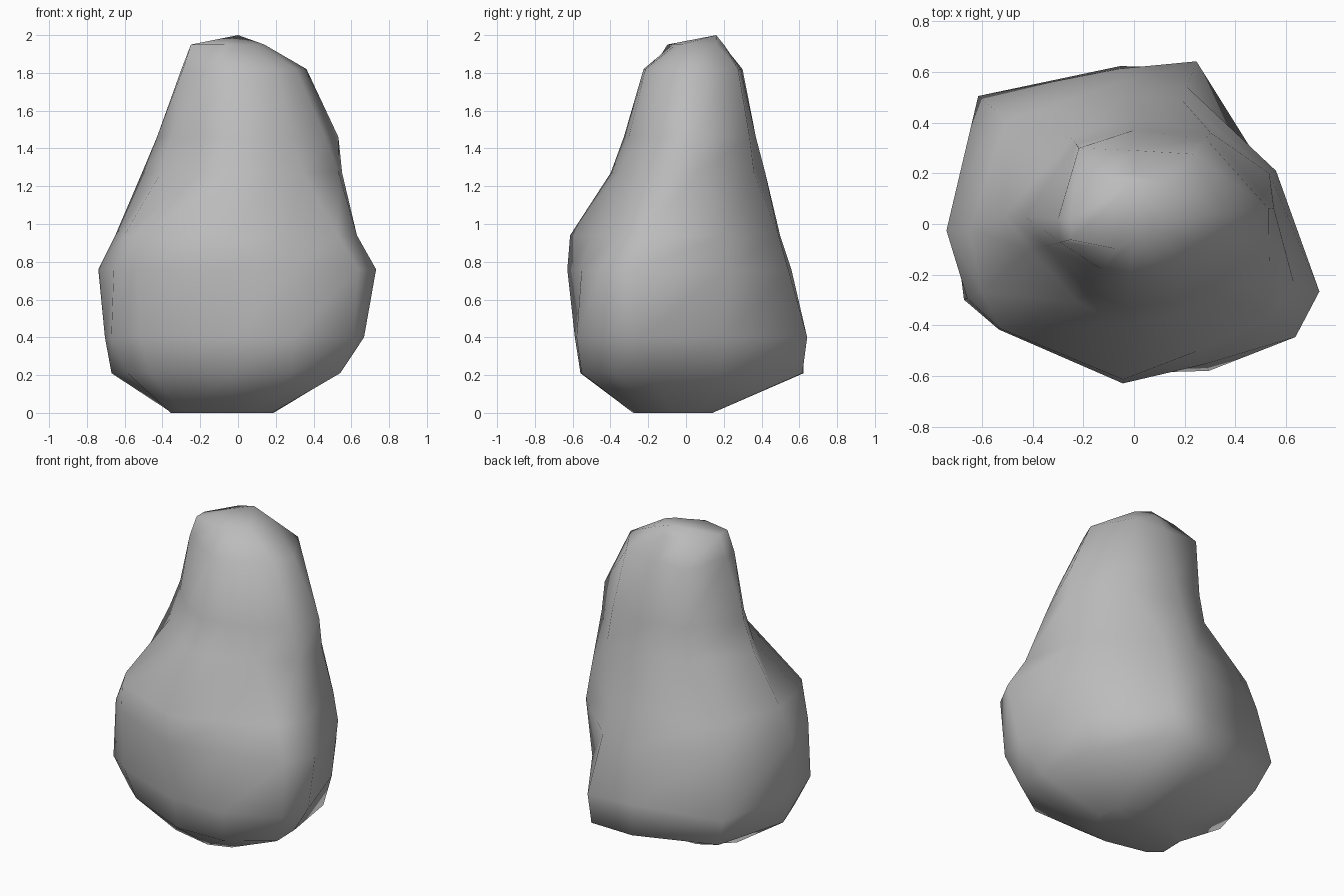
import bpy, bmesh, math

# Corner directions around z in degrees, for the broad body and for the neck
BODY = [-156, -142, -94, -63, -35, -20, 20.5, 69, 95, 140.6, 182]
NECK = [-166, -125, -94, -63, -40, -16, 6.5, 50, 90, 126, 176]

# Height of each ring, and its radius along every corner direction
RINGS = [
    (0.00, [.39, .36, .28, .26, .22, .20, .19, .15, .14, .22, .35]),
    (0.21, [.64, .59, .56, .62, .66, .57, .51, .66, .625, .70, .67]),
    (0.40, [.734, .66, .59, .65, .75, .71, .56, .687, .615, .795, .705]),
    (0.76, [.72, .676, .63, .62, .777, .778, .598, .58, .56, .71, .74]),
    (0.94, [.66, .67, .615, .56, .65, .67, .57, .525, .50, .65, .65]),
    (1.27, [.42, .38, .40, .40, .45, .555, .555, .47, .42, .42, .51]),
    (1.46, [.36, .32, .33, .34, .385, .48, .535, .44, .37, .39, .43]),
    (1.82, [.30, .22, .225, .24, .27, .32, .365, .36, .29, .37, .30]),
    (1.95, [.257, .12, .07, .06, .07, .10, .14, .21, .20, .24, .25]),
]

bm = bmesh.new()
rings = []
for z, radii in RINGS:
    angles = BODY if z < 1.1 else NECK
    rings.append([bm.verts.new((r * math.cos(math.radians(a)),
                                r * math.sin(math.radians(a)), z))
                  for a, r in zip(angles, radii)])

# Sides between neighbouring rings
n = len(BODY)
for low, high in zip(rings, rings[1:]):
    for i in range(n):
        j = (i + 1) % n
        bm.faces.new((low[i], low[j], high[j], high[i]))

# Flat underside and pointed crown
bm.faces.new(rings[0][::-1])
peak = bm.verts.new((0, 0.16, 2.0))
for i in range(n):
    bm.faces.new((rings[-1][i], rings[-1][(i + 1) % n], peak))

bmesh.ops.recalc_face_normals(bm, faces=bm.faces)
for f in bm.faces:
    f.smooth = True

mesh = bpy.data.meshes.new("boulder")
bm.to_mesh(mesh)
bm.free()
boulder = bpy.data.objects.new("boulder", mesh)
bpy.context.collection.objects.link(boulder)

# Plain grey stone
stone = bpy.data.materials.new("grey stone")
stone.diffuse_color = (0.5, 0.5, 0.5, 1)
mesh.materials.append(stone)
